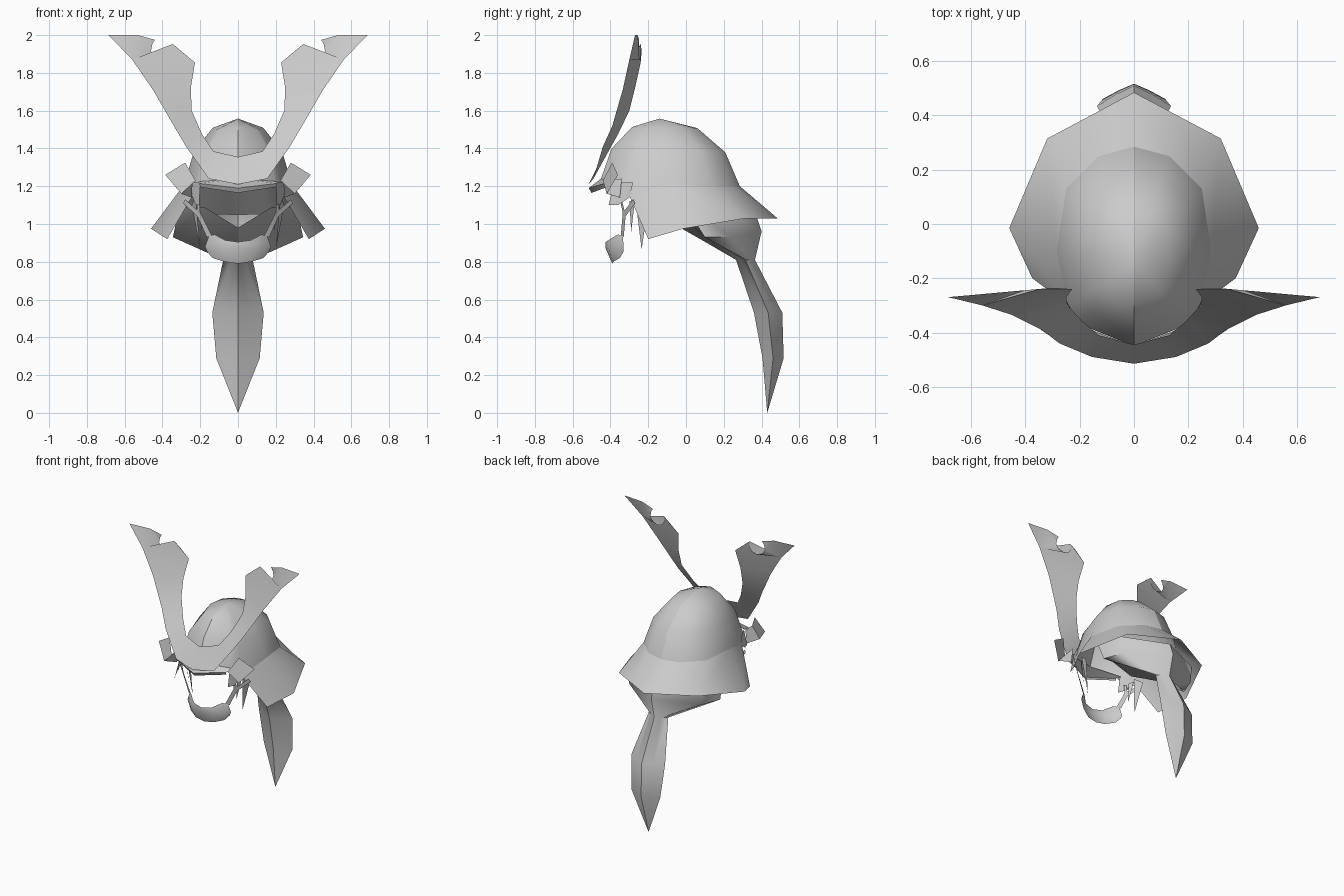
import bpy
import bmesh
from math import sin, cos, radians
from mathutils import Vector

default_cube = bpy.data.objects.get("Cube")
if default_cube:
    bpy.data.objects.remove(default_cube, do_unlink=True)

# One plain grey for the whole helmet
grey = bpy.data.materials.new("plain_grey")
grey.use_nodes = True
colour = (.6, .6, .6, 1)
grey.diffuse_color = colour
grey.node_tree.nodes["Principled BSDF"].inputs["Base Color"].default_value = colour


def finish(name, bm, crease=False, angle=50):
    """Turn a half mesh into a mirrored, smooth shaded object."""
    bmesh.ops.remove_doubles(bm, verts=bm.verts, dist=.0005)
    bmesh.ops.recalc_face_normals(bm, faces=bm.faces)
    # Sheets should face away from the middle of the helmet
    middle = Vector((0, 0, 1.1))
    facing = sum((f.calc_center_median() - middle).dot(f.normal) * f.calc_area()
                 for f in bm.faces)
    if facing < 0:
        bmesh.ops.reverse_faces(bm, faces=bm.faces)
    mesh = bpy.data.meshes.new(name)
    bm.to_mesh(mesh)
    bm.free()
    mesh.materials.append(grey)
    obj = bpy.data.objects.new(name, mesh)
    bpy.context.collection.objects.link(obj)
    bpy.ops.object.select_all(action='DESELECT')
    obj.select_set(True)
    bpy.context.view_layer.objects.active = obj
    bpy.ops.object.shade_smooth_by_angle(angle=radians(angle))
    if crease:
        for edge in mesh.edges:
            if all(abs(mesh.vertices[i].co.x) < .001 for i in edge.vertices):
                edge.use_edge_sharp = True
    mirror = obj.modifiers.new("mirror", 'MIRROR')
    mirror.use_clip = True
    return obj


def add_loft(bm, rings):
    """Bridge neighbouring open rings with quads."""
    rows = [[bm.verts.new(p) for p in ring] for ring in rings]
    for low, high in zip(rows, rows[1:]):
        for i in range(len(low) - 1):
            bm.faces.new((low[i], low[i + 1], high[i + 1], high[i]))


def add_plate(bm, points):
    face = bm.faces.new([bm.verts.new(p) for p in points])
    bmesh.ops.triangulate(bm, faces=[face])


def loft(name, rings, **options):
    bm = bmesh.new()
    add_loft(bm, rings)
    return finish(name, bm, **options)


def plates(name, outlines, **options):
    bm = bmesh.new()
    for outline in outlines:
        add_plate(bm, outline)
    return finish(name, bm, **options)


# Dome: rim outline shrunk towards the apex along a rounded profile
apex = Vector((0, -.14, 1.558))
rim = [Vector(p) for p in (
    (0, -.45, 1.24), (.2, -.37, 1.2), (.24, -.3, 1.15), (.285, -.1, 1.21),
    (.25, .13, 1.2), (.13, .25, 1.2), (0, .285, 1.2))]
bm = bmesh.new()
dome_rings = []
for reach, height in ((1, 0), (.82, .5), (.47, .86)):
    dome_rings.append([(apex.x + (p.x - apex.x) * reach,
                        apex.y + (p.y - apex.y) * reach,
                        p.z + (apex.z - p.z) * height) for p in rim])
add_loft(bm, dome_rings)
crown = dome_rings[-1]
for a, b in zip(crown, crown[1:]):
    add_plate(bm, (a, b, apex))
finish("dome", bm, crease=True)

# Flared neck guard hanging from the rim
hem = [(.375, -.2, .92), (.46, -.015, .975), (.32, .315, 1.03),
       (.16, .4, 1.03), (0, .485, 1.03)]
loft("neck_guard", [rim[2:], hem])

# Thin visor under the crest, and temple plates beside the face opening
loft("visor", [[(0, -.45, 1.24), (.21, -.37, 1.225)],
               [(0, -.515, 1.19), (.205, -.43, 1.215)],
               [(0, -.5, 1.165), (.2, -.42, 1.195)]], angle=20)
plates("temple_plate", [[(.2, -.38, 1.22), (.205, -.41, 1.1), (.225, -.36, 1.1),
                         (.24, -.3, 1.14), (.25, -.28, 1.22)]])

# Turned-back side flaps
loft("side_flap", [[(.24, -.34, 1.24), (.245, -.35, 1.14)],
                   [(.225, -.44, 1.23), (.3, -.42, 1.16)],
                   [(.28, -.39, 1.325), (.385, -.36, 1.26)]], angle=40)

# Crest: curved sheet with a notched tip on each horn
inner = [(0, -.445, 1.355), (.13, -.41, 1.385), (.19, -.36, 1.475),
         (.245, -.3, 1.6), (.25, -.27, 1.72), (.228, -.24, 1.855)]
outer = [(0, -.515, 1.21), (.155, -.49, 1.24), (.275, -.44, 1.41),
         (.34, -.39, 1.52), (.45, -.335, 1.71), (.56, -.3, 1.87)]


def tip_point(x, z):
    return (x, -.235 - .09 * (x - .3), z)


notch = [tip_point(.4 + .062 * cos(radians(a)), 1.925 + .055 * sin(radians(a)))
         for a in range(30, -211, -40)]
bm = bmesh.new()
add_loft(bm, [inner, outer])
add_plate(bm, [outer[-1], tip_point(.685, 2), tip_point(.53, 2),
               tip_point(.44, 1.975)] + notch
          + [tip_point(.3, 1.915), inner[-1]])
finish("horn_crest", bm)

# Chin guard, cheek straps and hanging cord ends
loft("chin_guard", [[(0, -.425, .905), (.07, -.41, .915), (.125, -.36, .945),
                     (.155, -.335, .935)],
                    [(0, -.425, .87), (.09, -.41, .87), (.15, -.36, .89),
                     (.175, -.33, .88)],
                    [(0, -.39, .79), (.07, -.385, .8), (.135, -.35, .82),
                     (.165, -.33, .855)]])
plates("cheek_strap", [
    [(.14, -.345, .94), (.165, -.33, .93), (.215, -.32, 1.04), (.2, -.335, 1.06)],
    [(.2, -.335, 1.06), (.215, -.32, 1.04), (.29, -.27, 1.11), (.28, -.28, 1.13)],
    [(.2, -.335, 1.06), (.215, -.32, 1.05), (.22, -.34, 1.13), (.205, -.35, 1.13)]])
plates("cord_end", [
    [(.225, -.27, 1.15), (.245, -.2, 1.1), (.2, -.235, .865)],
    [(.205, -.3, 1.12), (.225, -.27, 1.13), (.19, -.29, .96)]])


# Gathered hair: wide funnel under the guard, narrowing into a long tail
def tail_ring(front, back, width, z):
    spread = ((0, 0), (.5, .25), (1, .5), (.5, .78), (0, 1))
    return [(width * s, front + (back - front) * t, z) for s, t in spread]


loft("ponytail", [
    [(0, -.03, .98), (.18, -.08, 1.09), (.31, 0, 1.09), (.31, .22, 1.06),
     (0, .37, 1.05)],
    [(0, .11, .9), (.17, .07, .96), (.345, .1, .93), (.29, .24, .93),
     (0, .4, .96)],
    tail_ring(.265, .365, .078, .81),
    tail_ring(.36, .51, .136, .53),
    tail_ring(.405, .517, .115, .29),
    tail_ring(.43, .43, 0, 0)], crease=True, angle=60)
